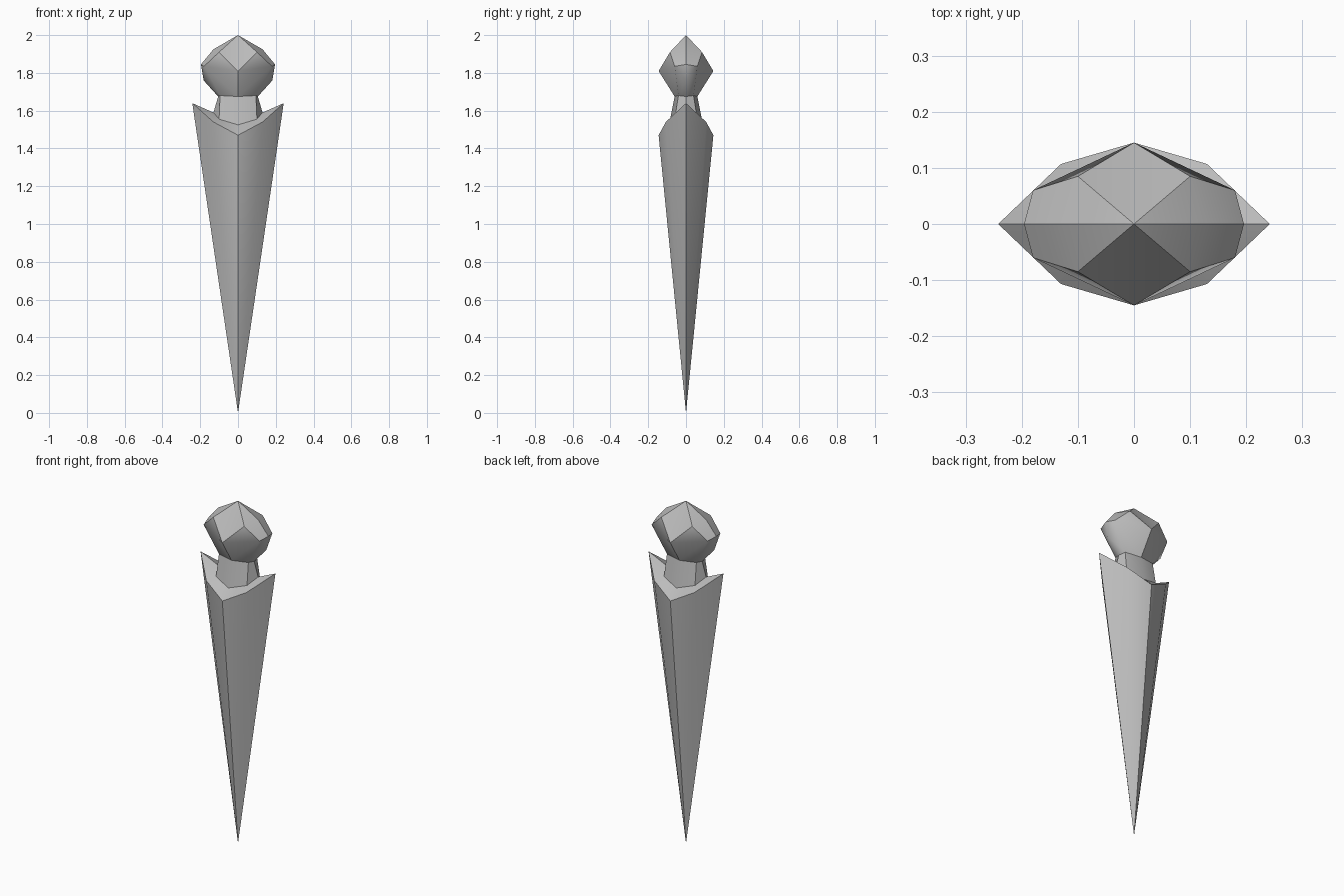
import bpy
import bmesh
import math

cube = bpy.data.objects.get("Cube")
if cube:
    bpy.data.objects.remove(cube, do_unlink=True)

steel = bpy.data.materials.new("grey_stone")
steel.use_nodes = True
steel.diffuse_color = (0.5, 0.5, 0.5, 1)
steel.node_tree.nodes["Principled BSDF"].inputs["Base Color"].default_value = (0.5, 0.5, 0.5, 1)


def build_from_quarter(name, faces, angle):
    """Mirror one quarter of faces over x and y, weld it and shade it."""
    bm = bmesh.new()
    for sx in (1, -1):
        for sy in (1, -1):
            for face in faces:
                bm.faces.new([bm.verts.new((x * sx, y * sy, z)) for x, y, z in face])
    bmesh.ops.remove_doubles(bm, verts=bm.verts, dist=0.0005)
    bmesh.ops.recalc_face_normals(bm, faces=bm.faces)
    mesh = bpy.data.meshes.new(name)
    bm.to_mesh(mesh)
    bm.free()
    mesh.materials.append(steel)
    obj = bpy.data.objects.new(name, mesh)
    bpy.context.collection.objects.link(obj)
    bpy.ops.object.select_all(action='DESELECT')
    obj.select_set(True)
    bpy.context.view_layer.objects.active = obj
    bpy.ops.object.shade_smooth_by_angle(angle=math.radians(angle))
    return obj


def bands(*rings):
    """Quads between neighbouring rings of front, corner and side points."""
    return [(a[i], a[i + 1], b[i + 1], b[i])
            for a, b in zip(rings, rings[1:]) for i in range(2)]


# Cross-section rings, each from the front ridge round to the side ridge
point = (0, 0, 0)
rim = [(0, -0.145, 1.47), (0.13, -0.107, 1.54), (0.242, 0, 1.64)]
base = [(0, -0.09, 1.525), (0.1, -0.06, 1.555), (0.13, 0, 1.59)]
waist = [(0, -0.06, 1.675), (0.095, -0.04, 1.68), (0.105, 0, 1.675)]
girdle = [(0, -0.145, 1.81), (0.18, -0.06, 1.835), (0.196, 0, 1.845)]
under = (0.182, 0, 1.76)
crown_corner = (0.1, -0.085, 1.91)
crown_side = (0.13, 0, 1.925)
apex = (0, 0, 2)

# Long four-ridged blade
blade = [(point, rim[i], rim[i + 1]) for i in range(2)]
build_from_quarter("blade", blade, 30)

# Notched shoulder, neck and faceted pommel
neck = bands(rim, base, waist)
underside = [
    (waist[0], waist[1], girdle[1], girdle[0]),
    (waist[1], under, girdle[1]),
    (waist[1], waist[2], under),
    (girdle[1], under, girdle[2]),
]
crown = [
    (girdle[0], girdle[1], crown_corner),
    (girdle[0], crown_corner, apex),
    (girdle[1], girdle[2], crown_side, crown_corner),
    (crown_corner, crown_side, apex),
]
build_from_quarter("handle", neck + underside + crown, 35)
